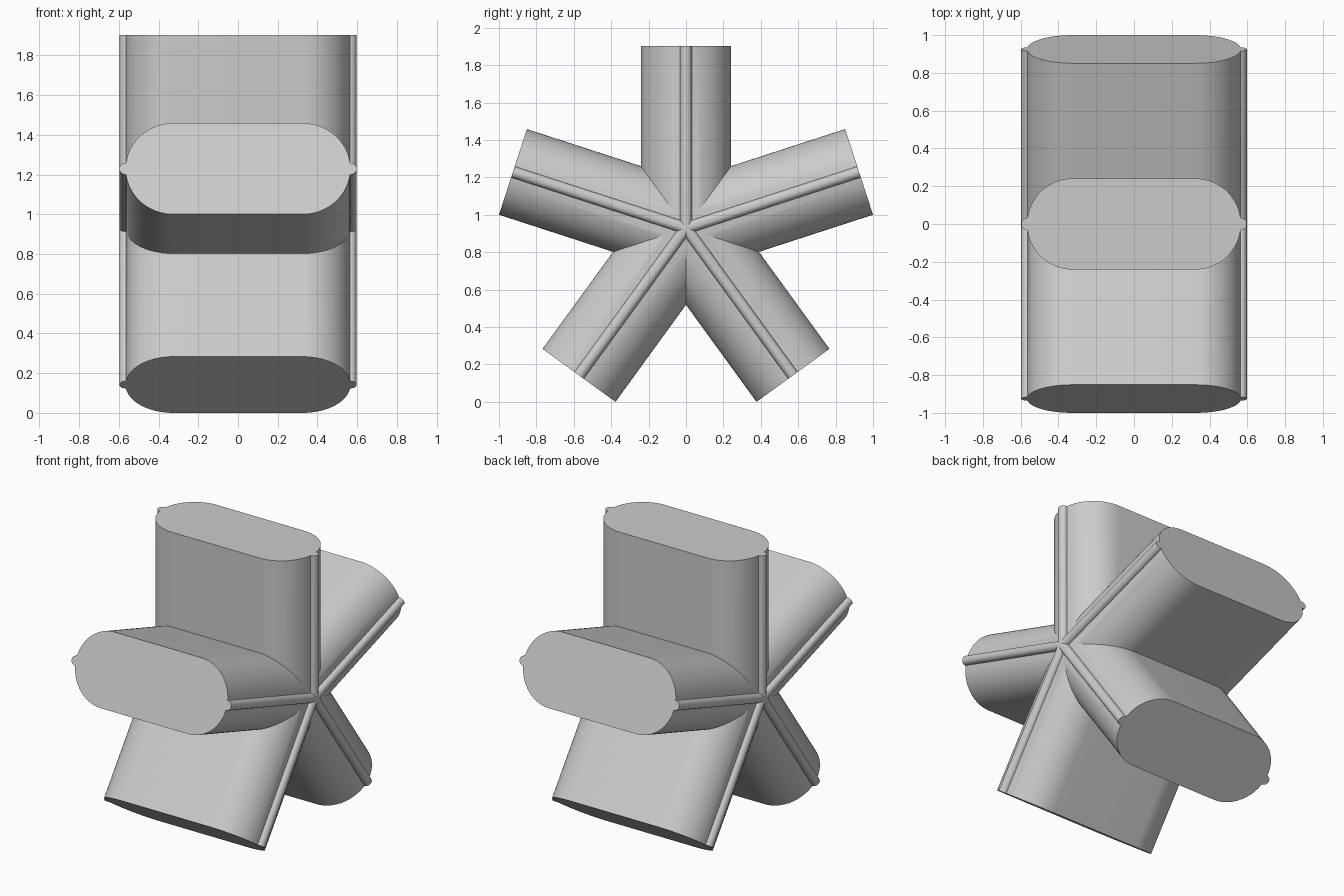
import bpy, bmesh
from math import sin, cos, tan, asin, pi, radians

if "Cube" in bpy.data.objects:
    bpy.data.objects.remove(bpy.data.objects["Cube"])

ARMS = 5
HALF = 0.241       # half thickness of an arm
FLAT = 0.325       # half width of the flat faces
BEAD = 0.031       # radius of the bead along each rounded side
LENGTH = 0.973     # hub centre to arm end
CENTRE = LENGTH * sin(radians(54)) + HALF * cos(radians(54))

grey = bpy.data.materials.new("plain grey")
grey.use_nodes = True
colour = (0.6, 0.6, 0.6, 1)
grey.diffuse_color = colour
grey.node_tree.nodes["Principled BSDF"].inputs["Base Color"].default_value = colour


def arm_profile(arc_steps=20, bead_steps=16):
    """Rounded slot with a small round bead at each end, as (across, thick) points."""
    gap = 2 * asin(BEAD / (2 * HALF))       # where bead and rounded side meet
    reach = pi / 2 + gap / 2
    upper = []
    for i in range(bead_steps // 2 + 1):
        a = reach * 2 * i / bead_steps
        upper.append((FLAT + HALF + BEAD * cos(a), BEAD * sin(a)))
    for i in range(1, arc_steps + 1):
        a = gap + (pi / 2 - gap) * i / arc_steps
        upper.append((FLAT + HALF * cos(a), HALF * sin(a)))
    top = upper + [(-u, v) for u, v in reversed(upper)]
    return top + [(u, -v) for u, v in reversed(top[1:-1])]


# Five arms, mitred where neighbours meet
bm = bmesh.new()
profile = arm_profile()
mitre = tan(pi / ARMS)
for k in range(ARMS):
    t = pi / 2 + k * 2 * pi / ARMS

    def place(u, along, v):
        return bm.verts.new((u, along * cos(t) - v * sin(t),
                             CENTRE + along * sin(t) + v * cos(t)))

    inner = [place(u, abs(v) / mitre, v) for u, v in profile]
    outer = [place(u, LENGTH, v) for u, v in profile]
    for i in range(len(profile)):
        j = (i + 1) % len(profile)
        bm.faces.new((inner[i], inner[j], outer[j], outer[i]))
    bm.faces.new(outer)

bmesh.ops.remove_doubles(bm, verts=bm.verts, dist=0.0001)
bmesh.ops.recalc_face_normals(bm, faces=bm.faces)
mesh = bpy.data.meshes.new("five_arm_junction")
bm.to_mesh(mesh)
bm.free()
mesh.materials.append(grey)
junction = bpy.data.objects.new("five_arm_junction", mesh)
bpy.context.collection.objects.link(junction)

# Smooth rounded sides, sharp ends and creases
bpy.ops.object.select_all(action="DESELECT")
junction.select_set(True)
bpy.context.view_layer.objects.active = junction
bpy.ops.object.shade_smooth_by_angle(angle=radians(25))
